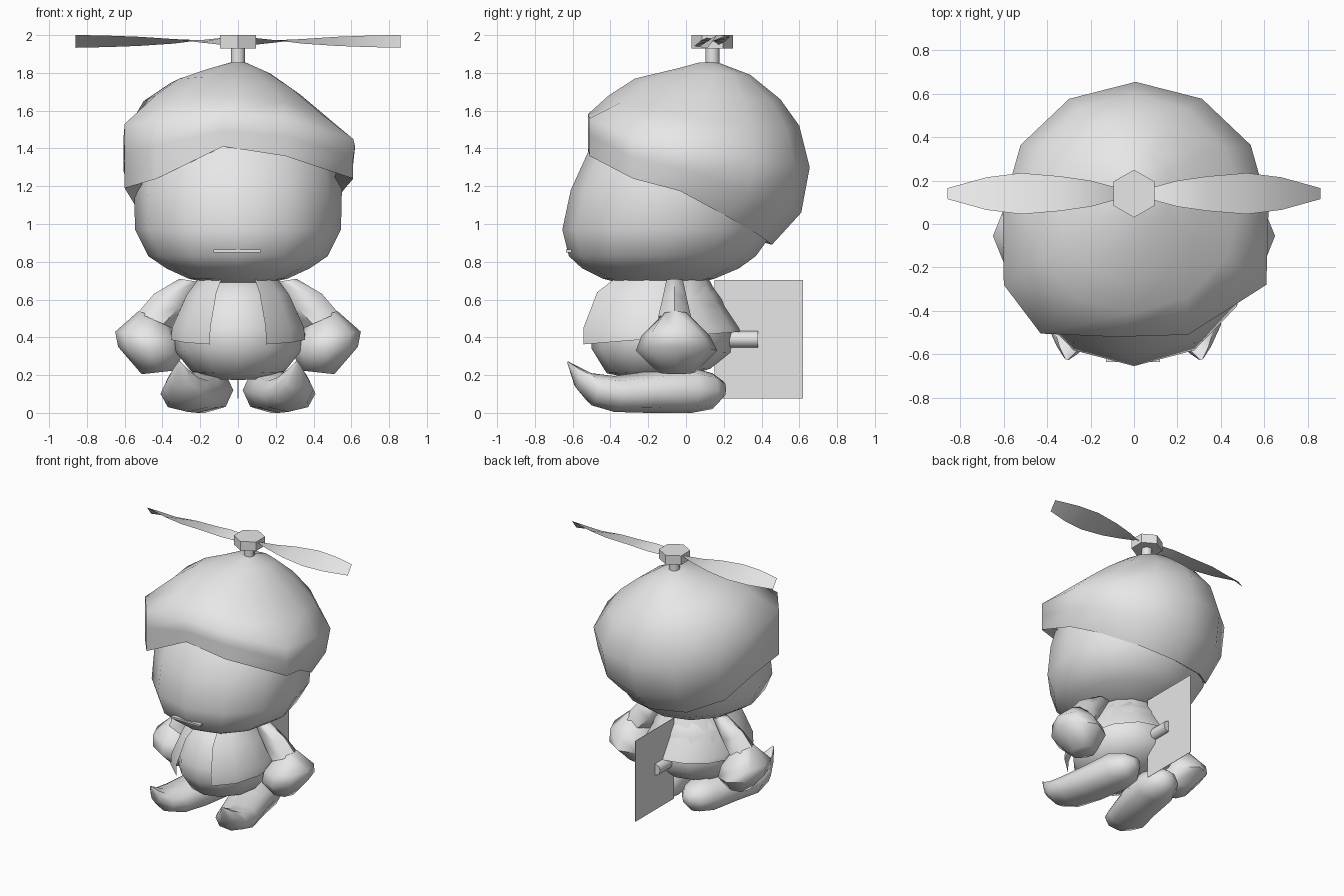
import bpy, bmesh, math
from mathutils import Vector as V

if "Cube" in bpy.data.objects:
    bpy.data.objects.remove(bpy.data.objects["Cube"])

grey = bpy.data.materials.new("light grey")
grey.diffuse_color = (0.8, 0.8, 0.8, 1)
grey.use_nodes = True
grey.node_tree.nodes["Principled BSDF"].inputs["Base Color"].default_value = grey.diffuse_color


def make(name, bm, angle=60):
    bmesh.ops.recalc_face_normals(bm, faces=bm.faces)
    me = bpy.data.meshes.new(name)
    bm.to_mesh(me)
    bm.free()
    me.materials.append(grey)
    ob = bpy.data.objects.new(name, me)
    bpy.context.collection.objects.link(ob)
    bpy.context.view_layer.objects.active = ob
    ob.select_set(True)
    bpy.ops.object.shade_smooth_by_angle(angle=math.radians(angle))
    ob.select_set(False)
    return ob


def loft(name, rings, n, caps=(True, True), angle=60, power=1.0, start=0.0, arc=None):
    """Skin through rings given as (centre, axis u, axis v); arc leaves the ring open."""
    bm = bmesh.new()
    rows = []
    count = n if arc is None else n + 1
    for c, u, v in rings:
        row = []
        for i in range(count):
            a = start + (arc or 2 * math.pi) * i / n
            cu, sv = math.cos(a), math.sin(a)
            cu = math.copysign(abs(cu) ** power, cu)
            sv = math.copysign(abs(sv) ** power, sv)
            row.append(bm.verts.new(V(c) + V(u) * cu + V(v) * sv))
        rows.append(row)
    for r0, r1 in zip(rows, rows[1:]):
        for i in range(n):
            j = (i + 1) % count
            bm.faces.new((r0[i], r0[j], r1[j], r1[i]))
    if arc is None:
        for k, row in ((0, rows[0]), (1, rows[-1])):
            if caps[k]:
                bm.faces.new(row)
    return make(name, bm, angle)


def slices(data):
    """Rings spanning from a front point (y, z) to a back point, left/right half widths, side skew."""
    out = []
    for yf, zf, yb, zb, xl, xr, skew in data:
        out.append((((xr - xl) / 2, (yf + yb) / 2, (zf + zb) / 2),
                    ((xl + xr) / 2, 0, -skew), (0, (yb - yf) / 2, (zb - zf) / 2)))
    return out


def box(name, centre, size):
    bm = bmesh.new()
    bmesh.ops.create_cube(bm, size=1)
    for v in bm.verts:
        v.co = V([v.co[i] * size[i] + centre[i] for i in range(3)])
    return make(name, bm, 30)


# face and jaw
loft("face", slices([(yf, z, yb, z, x, x, 0) for z, yf, yb, x in [
    (.69, -.36, .08, .17), (.71, -.44, .15, .26), (.765, -.55, .28, .38),
    (.83, -.62, .37, .475), (.97, -.655, .47, .545), (1.18, -.61, .49, .55),
    (1.4, -.51, .46, .52), (1.55, -.36, .42, .38)]]), 12, power=.97)

# swept hair, tilted down towards the back
hair = loft("hair", slices([
    (-.46, 1.42, .38, .95, .50, .50, -.03), (-.52, 1.40, .455, .89, .555, .555, -.03),
    (-.52, 1.49, .61, 1.06, .605, .605, 0), (-.51, 1.58, .655, 1.30, .605, .62, .03),
    (-.41, 1.68, .60, 1.52, .50, .49, .05), (-.27, 1.77, .50, 1.66, .36, .33, .03),
    (-.04, 1.825, .34, 1.79, .17, .17, .01), (.07, 1.855, .17, 1.855, .04, .04, 0)]),
    12, caps=(False, True))

# fringe: square front corners with an arched parting
corners = [(-.60, -.28), (-.43, -.505), (-.08, -.52), (.25, -.51), (.61, -.28)]
heights = [(1.22, 1.27, 1.42, 1.38, 1.27), (1.19, 1.24, 1.41, 1.36, 1.24),
           (1.37, 1.42, 1.49, 1.47, 1.35), (1.53, 1.54, 1.58, 1.56, 1.45)]
for row, zs in enumerate(heights):
    k = .85 if row == 0 else 1
    for i, ((x, y), z) in enumerate(zip(corners, zs)):
        hair.data.vertices[row * 12 + 7 + i].co = (x * k, y * k, z)

# mouth
box("mouth", (-.005, -.62, .857), (.25, .03, .014))

# body
loft("body", slices([
    (-.25, .175, -.02, .185, .12, .12, 0), (-.42, .21, .13, .235, .25, .25, 0),
    (-.50, .34, .235, .32, .335, .335, 0), (-.50, .45, .25, .43, .345, .345, 0),
    (-.44, .60, .19, .60, .28, .28, 0), (-.34, .71, .11, .71, .2, .2, 0)]), 12)

# open jacket, with a gap at the front
GAP = math.radians(24)
loft("jacket", slices([
    (-.58, .36, .29, .43, .365, .365, 0), (-.58, .45, .28, .45, .36, .36, 0),
    (-.50, .64, .18, .60, .28, .28, 0), (-.40, .71, .12, .71, .215, .215, 0)]),
    12, arc=2 * math.pi - 2 * GAP, start=-math.pi / 2 + GAP)

for s, side in ((1, "right"), (-1, "left")):
    # sleeve
    loft(side + "_sleeve", [
        ((s * .25, -.06, .70), (s * .06, 0, .01), (0, .05, 0)),
        ((s * .36, -.06, .58), (s * .085, 0, .05), (0, .075, 0)),
        ((s * .44, -.06, .49), (s * .09, 0, .04), (0, .10, 0))], 6)

    # hand
    loft(side + "_hand", [
        ((s * .45, -.055, .51), (s * .075, 0, .03), (0, .08, 0)),
        ((s * .475, -.055, .41), (s * .175, 0, .02), (0, .18, 0)),
        ((s * .465, -.05, .33), (s * .17, 0, .02), (0, .215, 0)),
        ((s * .42, -.05, .215), (s * .09, 0, -.01), (0, .1, 0))], 8)

    # pointed shoe, from heel to upturned toe
    loft(side + "_shoe", [((s * x, y, z), (s * w, w * .3, 0), (0, 0, h)) for y, x, z, w, h in [
        (.20, .14, .125, .04, .04), (.14, .15, .115, .11, .095), (.03, .175, .12, .15, .12),
        (-.20, .215, .11, .15, .11), (-.38, .265, .10, .145, .095),
        (-.50, .29, .125, .11, .085), (-.58, .305, .19, .05, .06),
        (-.625, .31, .265, .008, .008)]], 8, power=.9)

    # twisted propeller blade
    bm = bmesh.new()
    rows = []
    for x, w, h in ((.07, .025, -.02), (.20, .06, -.006), (.34, .08, .012),
                    (.52, .095, .024), (.68, .075, .03), (.86, .025, .034)):
        rows.append([bm.verts.new((s * x, .14 + k * s * w, 1.967 + k * h)) for k in (-1, 1)])
    for a, b in zip(rows, rows[1:]):
        bm.faces.new((a[0], b[0], b[1], a[1]))
    make(side + "_blade", bm)

# propeller post and hub
for name, r, z0, z1, n in (("propeller_post", .038, 1.82, 1.94, 8),
                           ("propeller_hub", .11, 1.93, 2.0, 6)):
    loft(name, [((0, .14, z), (0, r, 0), (r, 0, 0)) for z in (z0, z1)], n,
         angle=50 if n == 8 else 30)

# tail peg
loft("tail_peg", [((0, y, .39), (.045, 0, 0), (0, 0, .045)) for y in (.2, .38)], 8, angle=50)

# flat tail card
box("tail_card", (0, .385, .39), (.003, .47, .625))
